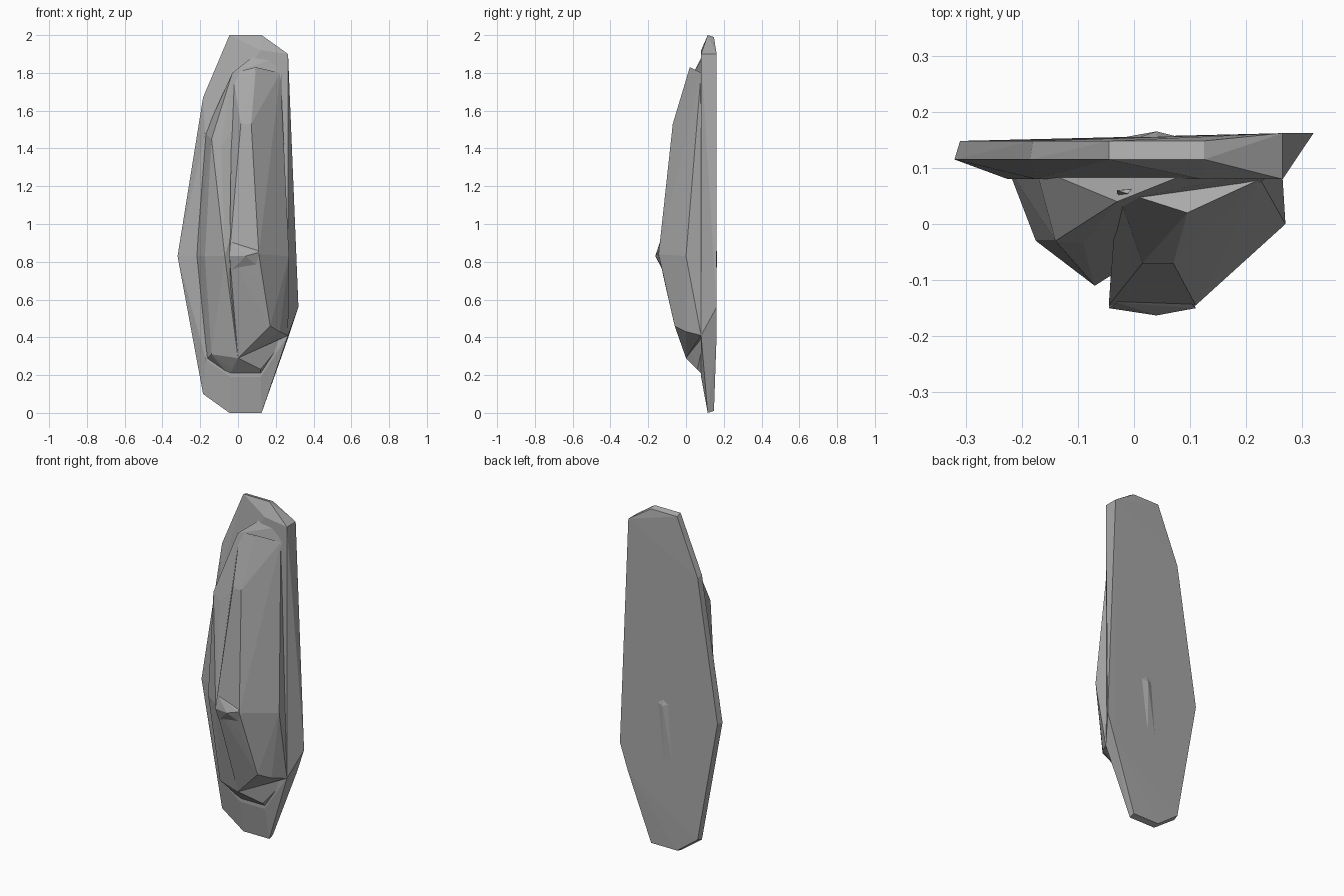
import bpy
import bmesh

if "Cube" in bpy.data.objects:
    bpy.data.objects.remove(bpy.data.objects["Cube"], do_unlink=True)

stone = bpy.data.materials.new("grey stone")
stone.use_nodes = True
colour = (0.4, 0.4, 0.4, 1)
stone.diffuse_color = colour
stone.node_tree.nodes["Principled BSDF"].inputs["Base Color"].default_value = colour


def faceted_rock(name, corners):
    """Flat-shaded convex chunk of stone through its corner points."""
    bm = bmesh.new()
    for corner in corners:
        bm.verts.new(corner)
    hull = bmesh.ops.convex_hull(bm, input=bm.verts)
    spare = {v for v in hull["geom_interior"] + hull["geom_unused"]
             if isinstance(v, bmesh.types.BMVert) and v.is_valid}
    bmesh.ops.delete(bm, geom=list(spare), context="VERTS")
    bmesh.ops.dissolve_limit(bm, angle_limit=0.02, verts=bm.verts, edges=bm.edges)
    bmesh.ops.recalc_face_normals(bm, faces=bm.faces)
    mesh = bpy.data.meshes.new(name)
    bm.to_mesh(mesh)
    bm.free()
    mesh.materials.append(stone)
    obj = bpy.data.objects.new(name, mesh)
    bpy.context.collection.objects.link(obj)
    return obj


def ring(y, outline):
    return [(x, y, z) for x, z in outline]


# Thin backing slab: outer rim, slightly smaller back, inner front step
rim = [(-.045, 2), (.125, 2), (-.185, 1.67), (-.32, .83),
       (-.185, .1), (-.045, 0), (.125, 0)]
back = [(-.045, 1.99), (.125, 1.99), (-.18, 1.66), (-.31, .83),
        (-.18, .11), (-.045, .01), (.125, .01)]
step = [(.12, 1.92), (.265, 1.9), (-.175, 1.48), (-.225, .83),
        (-.17, .28), (-.04, .19), (.12, .19), (.265, .41)]
right_edge = [(.265, 1.9), (.32, .56), (.27, .41)]
faceted_rock("backing_slab", ring(.115, rim) + ring(.148, back)
             + ring(.08, step) + ring(.162, right_edge))

# Lower shoulder on the right and base of the bulge
faceted_rock("side_shoulder", ring(.1, step) + [
    (-.03, .04, 1.8), (-.14, -.03, 1.45), (-.09, -.035, 1.41),
    (-.01, .02, 1.58), (-.175, -.03, .83), (-.07, -.11, .83),
    (-.14, .03, .31), (-.03, .06, .23), (.12, .06, .23), (0, 0, .29)])

# Tall ridge standing proud of the shoulder
faceted_rock("front_ridge", [
    (.095, .02, 1.83), (-.03, .06, 1.8), (.225, .08, 1.8),
    (.015, -.07, 1.53), (.07, -.07, 1.53), (.18, .02, 1.62),
    (-.045, -.145, .84), (.11, -.145, .84), (.27, 0, .83),
    (0, -.115, .72), (.1, -.115, .7), (.17, -.06, .46),
    (.22, 0, .43), (.265, .08, .41), (.08, -.03, .4),
    (0, 0, .29), (-.03, .08, .3)])

# Small chipped beak at the widest point of the ridge
faceted_rock("ridge_tip", [
    (-.045, -.15, .83), (.04, -.163, .83), (.11, -.15, .85),
    (-.03, -.14, .9), (.1, -.13, .78), (-.04, -.12, .75),
    (.04, -.08, .72), (.04, -.08, .95)])

# Shallow rise on the back, tapering downwards
faceted_rock("back_rise", [
    (.04, .165, .85), (-.01, .148, .87), (.04, .148, .91),
    (.1, .15, .87), (-.06, .147, .3), (.03, .147, .2),
    (.04, .13, .6)])
